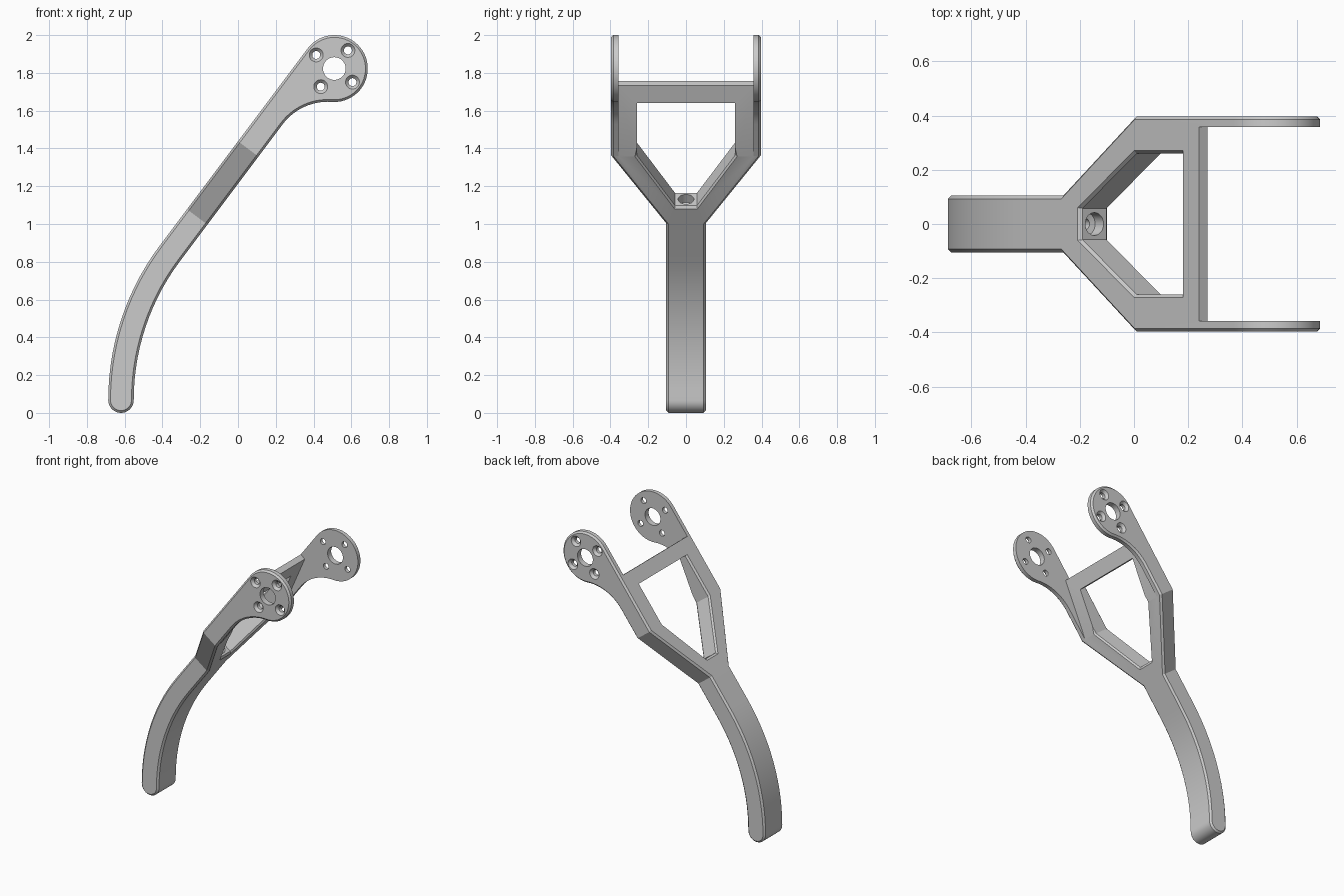
import bpy, bmesh, math
from mathutils import Vector

cube = bpy.data.objects.get("Cube")
if cube:
    bpy.data.objects.remove(cube, do_unlink=True)

grey = bpy.data.materials.new("Satin grey")
grey.use_nodes = True
colour = (0.6, 0.6, 0.6, 1)
grey.diffuse_color = colour
grey.node_tree.nodes["Principled BSDF"].inputs["Base Color"].default_value = colour

# Arm frame: s runs up the slope, t is square to it (0 on the upper face)
D = Vector((0.6, 0, 0.8))
N = Vector((-0.8, 0, 0.6))
Y = Vector((0, 1, 0))
SLOPE = math.atan2(N.z, N.x)
THICK = 0.135
HALF_WIDTH = 0.397
STEM_WIDTH = 0.105
SPLIT = -0.45

disc = Vector((0.51, 0, 1.823))
disc_r = 0.177
top = N.dot(disc) + disc_r
origin = Vector((0, 0, top / N.z))


def at(s, t, y=0.0):
    return origin + D * s + N * t + Y * y


def arc(centre, r, a0, a1, n):
    return [centre + r * Vector((math.cos(a), 0, math.sin(a)))
            for a in (a0 + (a1 - a0) * i / n for i in range(n + 1))]


def circle(centre, u, v, r, n=32):
    return [centre + r * (u * math.cos(a) + v * math.sin(a))
            for a in (math.tau * i / n for i in range(n))]


def loft(rings):
    """Closed solid through rings with equal point counts."""
    bm = bmesh.new()
    loops = [[bm.verts.new(p) for p in ring] for ring in rings]
    n = len(loops[0])
    for a, b in zip(loops, loops[1:]):
        for i in range(n):
            j = (i + 1) % n
            bm.faces.new((a[i], a[j], b[j], b[i]))
    bm.faces.new(loops[0])
    bm.faces.new(loops[-1])
    bmesh.ops.recalc_face_normals(bm, faces=bm.faces)
    return bm


def add_object(name, bm):
    mesh = bpy.data.meshes.new(name)
    bm.to_mesh(mesh)
    bm.free()
    mesh.materials.append(grey)
    ob = bpy.data.objects.new(name, mesh)
    bpy.context.collection.objects.link(ob)
    return ob


# Side outline: disc, fillet, inner curve, rounded foot, outer curve
fillet_r = 0.3
below = THICK + fillet_r - disc_r
fillet = disc - N * below - D * math.sqrt((fillet_r + disc_r) ** 2 - below ** 2)
to_fillet = fillet - disc
a_fillet = math.atan2(to_fillet.z, to_fillet.x)
foot_r = THICK / 2
left = -0.687
bend_r = (top - N.x * left - N.z * foot_r) / (1 + N.x)
bend = Vector((left + bend_r, 0, foot_r))
foot = Vector((left + foot_r, 0, foot_r))

outline = arc(disc, disc_r, SLOPE, a_fillet, 44)
outline += arc(fillet, fillet_r, a_fillet + math.pi, SLOPE, 14)[1:]
outline += arc(bend, bend_r - THICK, SLOPE, math.pi, 14)
outline += arc(foot, foot_r, 0, -math.pi, 16)[1:]
outline += arc(bend, bend_r, math.pi, SLOPE, 14)[1:]

# Lever body: extrude, split at the two folds, then narrow to a fork shape
bm = loft([[p + Y * y for p in outline] for y in (-1, 1)])
for s in (SPLIT, 0):
    bmesh.ops.bisect_plane(bm, geom=bm.verts[:] + bm.edges[:] + bm.faces[:],
                           dist=1e-5, plane_co=at(s, 0), plane_no=D)
for v in bm.verts:
    s = (v.co - origin).dot(D)
    k = min(1, max(0, 1 - s / SPLIT))
    v.co.y *= STEM_WIDTH + (HALF_WIDTH - STEM_WIDTH) * k
bm.normal_update()
rim = [e for e in bm.edges if e.calc_face_angle(0) > math.radians(60)]
bmesh.ops.bevel(bm, geom=rim, offset=0.012, offset_type='OFFSET', segments=1,
                profile=0.5, affect='EDGES', clamp_overlap=False)
body = add_object("forked_lever", bm)

cutters = []


def cutter(name, rings):
    cutters.append(add_object(name, loft(rings)))


# Space between the side plates, leaving a tapered bridge
gap = [(0.4, 0.2), (0.4, -0.04), (-0.02, -0.14), (0, -0.6), (1.2, -0.6), (1.2, 0.2)]
cutter("gap_cutter", [[at(s, t, y) for s, t in gap] for y in (-0.357, 0.357)])

# Window with slightly flared edges
window = [(-0.333, 0.058), (0, 0.26), (0.3, 0.26)]
window += [(s, -y) for s, y in reversed(window)]
levels = [(0.03, 1.14), (-0.012, 1), (0.012 - THICK, 1), (-THICK - 0.03, 1.14)]
cutter("window_cutter", [[at(s * k if s < 0 else s, t, y * k) for s, y in window]
                         for t, k in levels])

# Stepped screw hole in the crotch of the fork
steps = [(-0.25, 0.042), (-0.385, 0.042), (-0.39, 0.02), (-0.5, 0.02)]
cutter("crotch_hole_cutter", [circle(at(s, -THICK / 2), N, Y, r) for s, r in steps])

# Pivot hole and four countersunk holes on each disc
cutter("pivot_cutter", [circle(disc + Y * y, D, N, 0.06, 48) for y in (-0.6, 0.6)])
sink = [(0.3, 0.021), (0.38, 0.021), (HALF_WIDTH, 0.037), (0.41, 0.05)]
for side in (-1, 1):
    for offset in (D, N, -D, -N):
        centre = disc + offset * 0.12
        cutter("screw_cutter", [circle(centre + Y * y * side, D, N, r, 24)
                                for y, r in sink])

# Apply the cuts
bpy.ops.object.select_all(action='DESELECT')
bpy.context.view_layer.objects.active = body
body.select_set(True)
for c in cutters:
    c.hide_render = True
    mod = body.modifiers.new("cut", 'BOOLEAN')
    mod.operation = 'DIFFERENCE'
    mod.solver = 'EXACT'
    mod.object = c
    bpy.ops.object.modifier_apply(modifier=mod.name)
for c in cutters:
    bpy.data.objects.remove(c, do_unlink=True)

bpy.ops.object.shade_smooth_by_angle(angle=math.radians(20))
